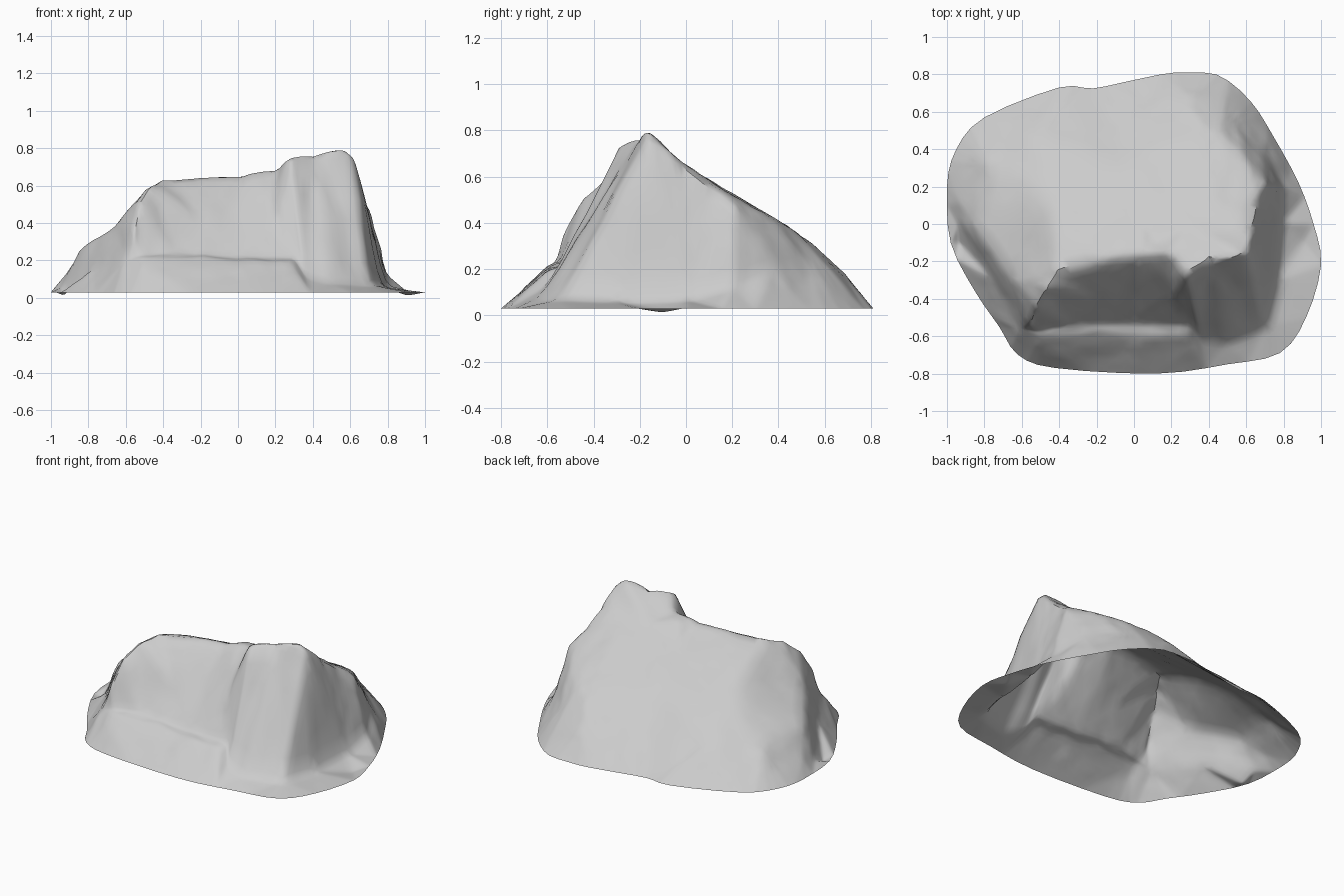
import bpy, bmesh
from mathutils import Vector, noise
from mathutils.geometry import delaunay_2d_cdt

if "Cube" in bpy.data.objects:
    bpy.data.objects.remove(bpy.data.objects["Cube"])

# Outer rim of the open-bottomed rock (counted clockwise from the left)
rim_xy = [(-1, .2), (-.95, .4), (-.8, .57), (-.4, .73), (-.22, .725), (0, .77), (.22, .81),
          (.44, .8), (.62, .66), (.75, .46), (.88, .22), (.96, 0), (1, -.22), (.92, -.5),
          (.78, -.69), (.5, -.75), (.12, -.8), (-.42, -.77), (-.62, -.7), (-.72, -.55),
          (-.85, -.36), (-.98, -.1)]


def rounded(ring, steps=3):
    """Closed smooth curve through the ring's points."""
    out, n = [], len(ring)
    for i in range(n):
        a, b, c, d = (Vector(ring[(i + k) % n]) for k in (-1, 0, 1, 2))
        for s in range(steps):
            t = s / steps
            out.append(.5 * (2 * b + (c - a) * t + (2 * a - 5 * b + 4 * c - d) * t * t
                             + (3 * b - a - 3 * c + d) * t ** 3))
    return out


rim = [(max(-1, min(1, p.x)), max(-.8, min(.81, p.y)), .03) for p in rounded(rim_xy)]

# Feature lines: sharp crest, left crease, and the foot where the skirt begins
crest = [(-.56, -.53, .36), (-.525, -.44, .53), (-.47, -.34, .61), (-.41, -.25, .645),
         (-.2, -.2, .66), (.03, -.17, .66), (.13, -.085, .665), (.19, -.17, .69),
         (.28, -.275, .765), (.42, -.2, .775), (.57, -.16, .805), (.625, -.18, .755),
         (.635, -.02, .67), (.665, .12, .56), (.71, .21, .48), (.59, .36, .43), (.45, .49, .36)]
crease = [(-.92, .11, .13), (-.84, -.03, .275), (-.67, -.28, .38), (-.56, -.53, .36)]
crease_foot = [(-.94, 0, .06), (-.77, -.28, .16), (-.6, -.56, .2)]
foot = [(-.53, -.57, .23), (-.35, -.535, .24), (0, -.53, .215), (.3, -.53, .22), (.36, -.6, .12),
        (.5, -.62, .085), (.7, -.54, .07), (.76, -.3, .06), (.79, 0, .07), (.795, .2, .13),
        (.7, .38, .2), (.56, .53, .22)]
shelf = [(-.5, -.61, .21), (0, -.6, .2), (.28, -.6, .19)]
buttress = [(.28, -.275, .765), (.36, -.6, .12)]
corner = [(.625, -.18, .755), (.7, -.54, .07)]
tail_edge = [(.71, .21, .48), (.795, .2, .13)]
# Loose points shaping the broad back slope and flange
loose = [(0, .3, .42), (.1, .6, .2), (.4, .15, .55), (.35, .5, .35), (-.45, .15, .45),
         (-.5, .45, .26), (-.76, .3, .235), (.3, .65, .22), (.3, 0, .63), (.05, 0, .58),
         (.2, -.4, .42), (-.2, -.4, .41), (.9, -.1, .01), (-.93, -.1, .01)]

# Merge all lines into one point set with constrained edges
pts, edges = [], []


def index(p):
    if p not in pts:
        pts.append(p)
    return pts.index(p)


rim_ids = [index(p) for p in rim]
for line in (crest, crease, crease_foot, foot, shelf, buttress, corner, tail_edge):
    ids = [index(p) for p in line]
    edges += list(zip(ids, ids[1:]))
for p in loose:
    index(p)
flat = [Vector(p[:2]) for p in pts]
v2, _, tris, orig, _, _ = delaunay_2d_cdt(flat, edges, [rim_ids], 1, 1e-5)


def height(i):
    if orig[i]:
        return pts[orig[i][0]][2]
    near = sorted(pts, key=lambda p: (Vector(p[:2]) - v2[i]).length)[:2]
    return sum(p[2] for p in near) / 2


# Facets, subdivided, softened and roughened
bm = bmesh.new()
verts = [bm.verts.new((v.x, v.y, height(i))) for i, v in enumerate(v2)]
for t in tris:
    f = bm.faces.new([verts[i] for i in t])
    f.normal_update()
    if f.normal.z < 0:
        f.normal_flip()
bmesh.ops.subdivide_edges(bm, edges=bm.edges[:], cuts=5, use_grid_fill=True)
inner = [v for v in bm.verts if not v.is_boundary]
for _ in range(2):
    bmesh.ops.smooth_vert(bm, verts=inner, factor=.5, use_axis_x=True, use_axis_y=True, use_axis_z=True)
bm.normal_update()
for v in inner:
    fade = min(1, max(0, (v.co.z - .03) * 8))
    n = noise.noise(v.co * 5) * .006 + noise.noise(v.co * 13) * .006
    v.co += v.normal * n * fade
for v in bm.verts:
    v.co.z = max(0, v.co.z)
bmesh.ops.triangulate(bm, faces=bm.faces[:])

mesh = bpy.data.meshes.new("rock_shell")
bm.to_mesh(mesh)
bm.free()
rock = bpy.data.objects.new("rock_shell", mesh)
bpy.context.collection.objects.link(rock)
bpy.context.view_layer.objects.active = rock
rock.select_set(True)
bpy.ops.object.shade_smooth_by_angle(angle=.7)
